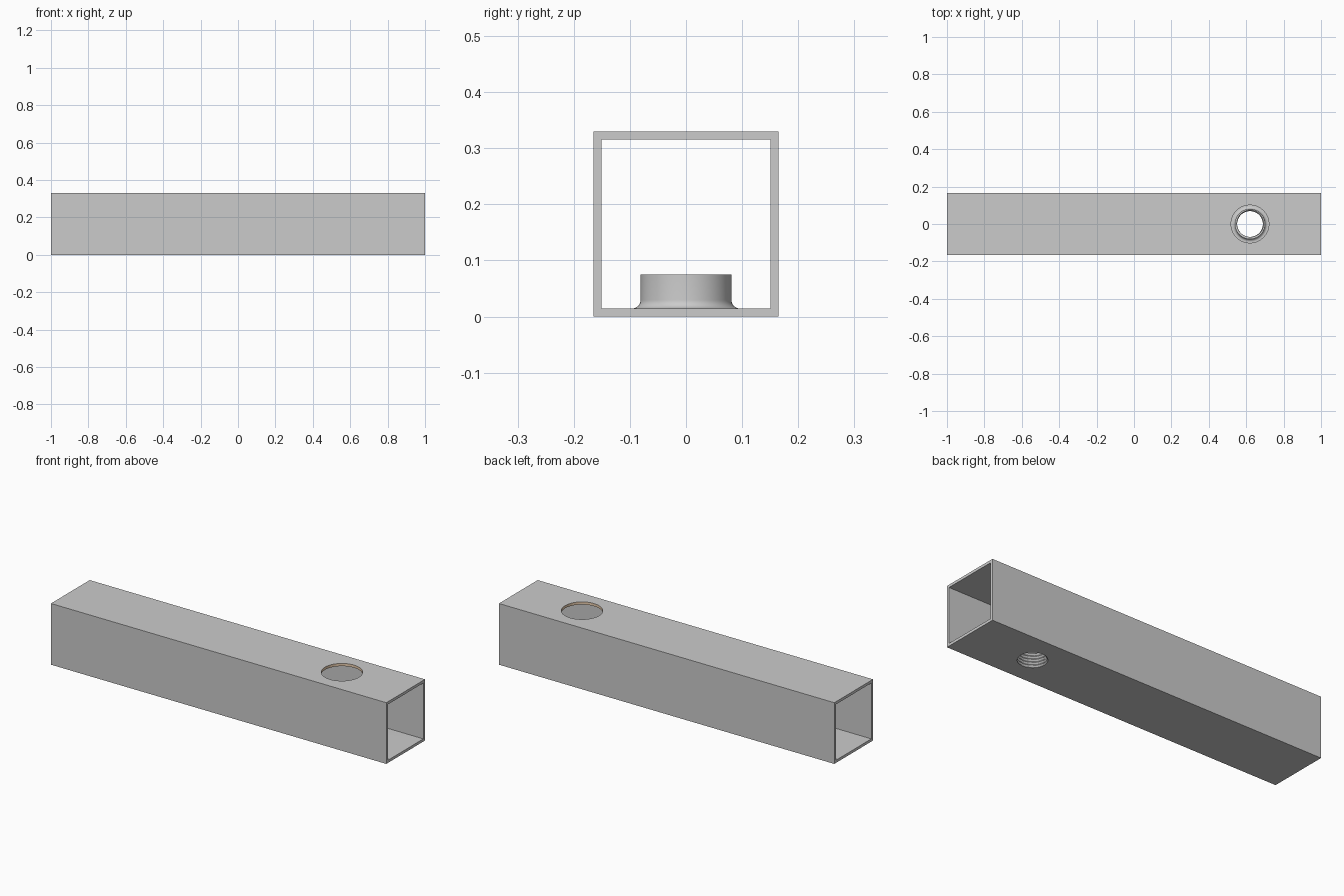
import bpy, bmesh
from math import pi, sin, cos, floor, hypot, radians

if "Cube" in bpy.data.objects:
    bpy.data.objects.remove(bpy.data.objects["Cube"])

HX, HALF, H, WALL = 0.62, 0.165, 0.33, 0.0145   # hole position and tube section
SEG = 64


def loft(name, rings, cyclic=False):
    """Skin a list of equal-length vertex rings; cap the ends or close the loop."""
    bm = bmesh.new()
    vs = [[bm.verts.new(p) for p in r] for r in rings]
    n = len(rings[0])
    pairs = list(zip(vs, vs[1:])) + ([(vs[-1], vs[0])] if cyclic else [])
    for a, b in pairs:
        for i in range(n):
            j = (i + 1) % n
            bm.faces.new((a[i], a[j], b[j], b[i]))
    if not cyclic:
        bm.faces.new(vs[0][::-1])
        bm.faces.new(vs[-1])
    bm.normal_update()
    bmesh.ops.recalc_face_normals(bm, faces=bm.faces)
    me = bpy.data.meshes.new(name)
    bm.to_mesh(me)
    bm.free()
    ob = bpy.data.objects.new(name, me)
    bpy.context.collection.objects.link(ob)
    return ob


def circle(r, z):
    return [(HX + r * cos(2 * pi * i / SEG), r * sin(2 * pi * i / SEG), z) for i in range(SEG)]


def square(x, inset):
    a = HALF - inset
    return [(x, -a, inset), (x, a, inset), (x, a, H - inset), (x, -a, H - inset)]


def thread_radius(z, turn, pitch=0.016, crest=0.068, root=0.0755):
    t = (z / pitch - turn) % 1.0
    return crest + (root - crest) * (1 - abs(2 * t - 1))


# Square tube, open at both ends
tube = loft("square_tube", [square(-1, 0), square(1, 0), square(1, WALL), square(-1, WALL)], True)

# Collar with a concave fillet where it meets the floor
F = 0.015
fillet = [(0.081 + F * (1 - cos(a)), WALL + F * (1 - sin(a)))
          for a in (pi / 2 * k / 8 for k in range(8, -1, -1))]
collar = loft("collar_helper", [circle(0.081 + F, 0.006)] +
              [circle(r, z) for r, z in fillet] + [circle(0.081, 0.075)])

# Access hole cutter and helical thread cutter
access = loft("access_hole_cutter", [circle(0.101, 0.25), circle(0.101, 0.4)])
rings = []
for k in range(61):
    z = -0.021 + k * 0.002
    rings.append([(HX + thread_radius(z, i / SEG) * cos(2 * pi * i / SEG),
                   thread_radius(z, i / SEG) * sin(2 * pi * i / SEG), z) for i in range(SEG)])
thread = loft("thread_cutter", rings)

# Combine the parts
bpy.context.view_layer.objects.active = tube
for helper, op in ((collar, 'UNION'), (access, 'DIFFERENCE'), (thread, 'DIFFERENCE')):
    m = tube.modifiers.new("combine", 'BOOLEAN')
    m.object, m.operation, m.solver = helper, op, 'EXACT'
    bpy.ops.object.modifier_apply(modifier=m.name)
    bpy.data.objects.remove(helper)

# Tan rim inside the access hole
tube.data.materials.clear()
for name, col in (("grey", (0.8, 0.8, 0.82, 1)), ("tan", (0.8, 0.6, 0.42, 1))):
    mat = bpy.data.materials.new(name)
    mat.diffuse_color = col
    mat.use_nodes = True
    mat.node_tree.nodes["Principled BSDF"].inputs["Base Color"].default_value = mat.diffuse_color
    tube.data.materials.append(mat)
for p in tube.data.polygons:
    c = p.center
    rim = c.z > 0.3 and abs(p.normal.z) < 0.1 and hypot(c.x - HX, c.y) < 0.11
    p.material_index = 1 if rim else 0

bpy.ops.object.select_all(action='DESELECT')
tube.select_set(True)
bpy.ops.object.shade_smooth_by_angle(angle=radians(30))
